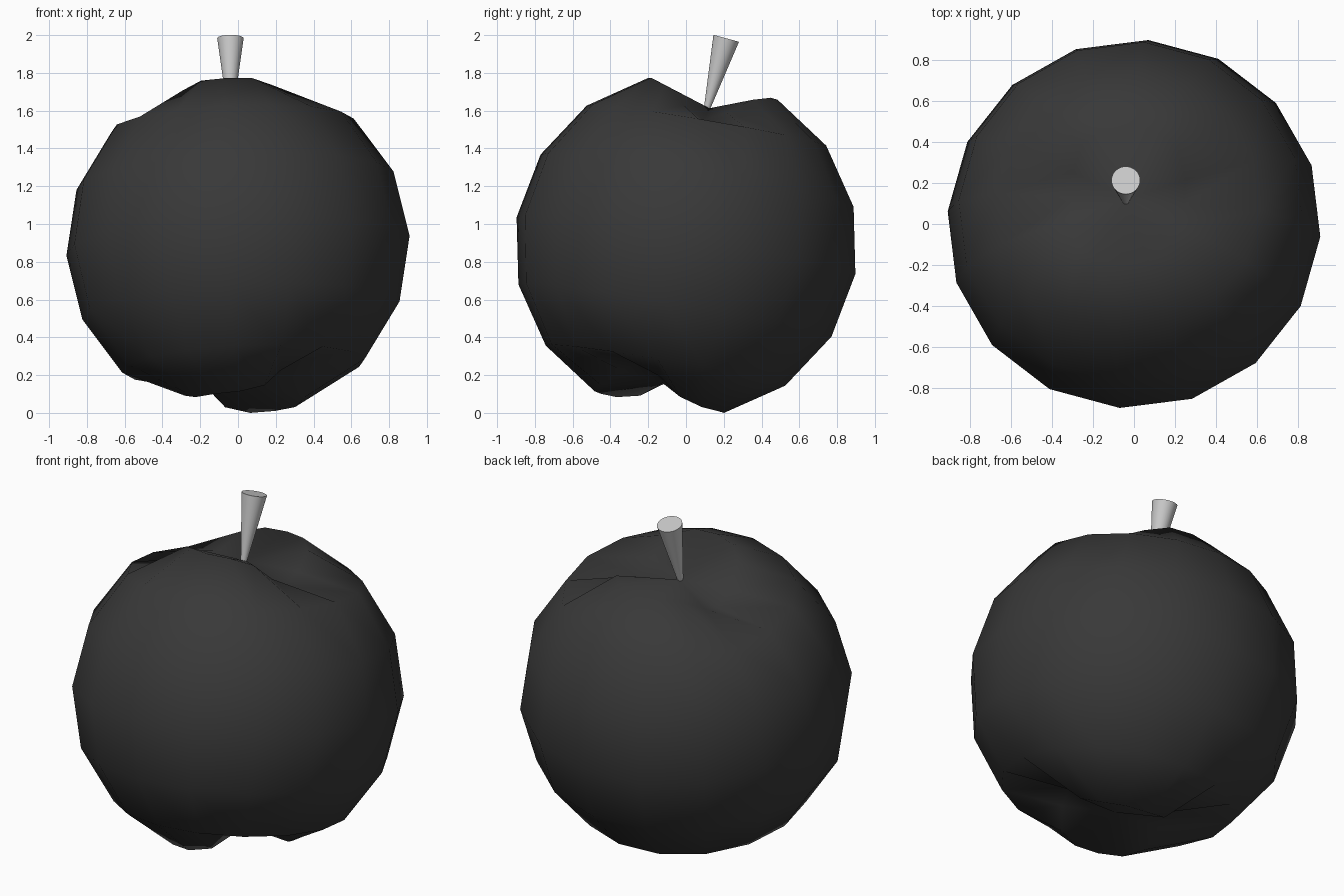
import bpy, bmesh, math
from mathutils import Vector, Matrix

if "Cube" in bpy.data.objects:
    bpy.data.objects.remove(bpy.data.objects["Cube"])

R = 0.912
CENTRE = Vector((0, 0, 0.9))

# Tilted frame of the fruit's core
axis = Vector((-0.045, 0.168, 0.985)).normalized()
side = Vector((0.997, -0.068, 0.057))
side = (side - axis * side.dot(axis)).normalized()
back = axis.cross(side)
frame = Matrix((side, back, axis)).transposed()

# Fruit body: 16 x 8 sphere with a groove pinched into each end
bm = bmesh.new()
bmesh.ops.create_uvsphere(bm, u_segments=16, v_segments=8, radius=R)
for v in bm.verts:
    h = abs(v.co.z) / R
    top = v.co.z > 0
    if h > 0.99:
        v.co *= 0.81
    elif h > 0.85:
        az = math.atan2(v.co.x, -v.co.y)          # measured from the front
        turn = 0 if top else math.radians(22.5)   # lower groove runs diagonally
        v.co *= 1 - 0.22 * abs(math.sin(az + turn)) ** 5
    v.co = frame @ v.co + CENTRE
low = min(v.co.z for v in bm.verts)
bmesh.ops.translate(bm, verts=bm.verts, vec=(0, 0, -low))
mesh = bpy.data.meshes.new("fruit_body")
bm.to_mesh(mesh)
bm.free()
mesh.shade_smooth()
body = bpy.data.objects.new("fruit_body", mesh)
bpy.context.collection.objects.link(body)
skin = bpy.data.materials.new("dark_skin")
skin.diffuse_color = (0.04, 0.04, 0.04, 1)
skin.use_nodes = True
skin.node_tree.nodes["Principled BSDF"].inputs["Base Color"].default_value = skin.diffuse_color
mesh.materials.append(skin)

# Stem: flared cone leaning backwards
base, tip = Vector((-0.04, 0.108, 1.60)), Vector((-0.04, 0.213, 1.983))
lean = tip - base
bpy.ops.mesh.primitive_cone_add(vertices=32, radius1=0.015, radius2=0.07,
                                depth=lean.length, location=(base + tip) / 2,
                                rotation=lean.to_track_quat('Z', 'Y').to_euler())
stem = bpy.context.object
stem.name = "stem"
bpy.ops.object.shade_smooth_by_angle()
